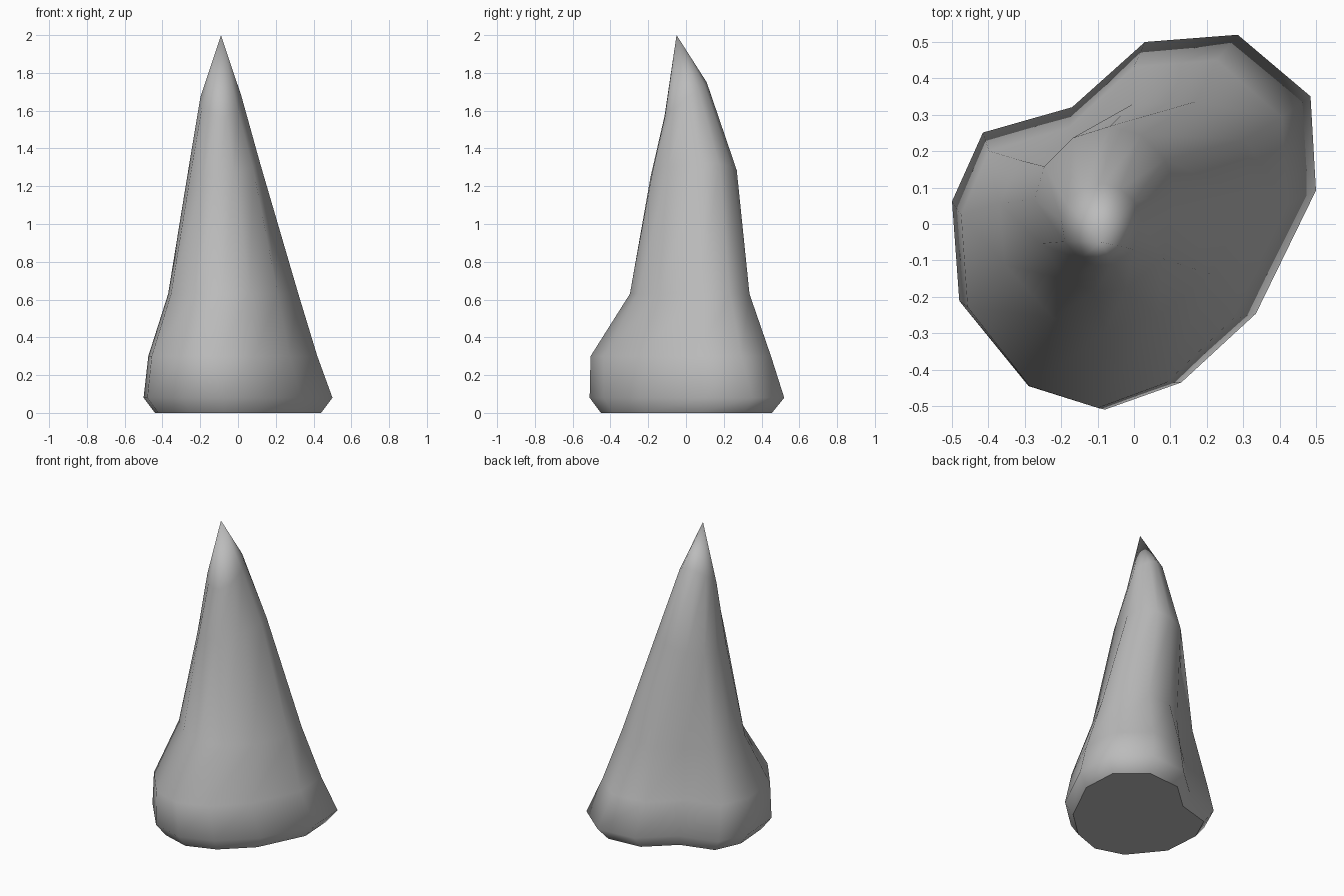
import bpy, bmesh, math

cube = bpy.data.objects.get("Cube")
if cube:
    bpy.data.objects.remove(cube, do_unlink=True)

stone = bpy.data.materials.new("grey_stone")
stone.use_nodes = True
colour = (0.5, 0.5, 0.5, 1)
stone.diffuse_color = colour
stone.node_tree.nodes["Principled BSDF"].inputs["Base Color"].default_value = colour

# Lobed outline of the widest level, with a dent at the back
OUTLINE = [(0.5, 0.09), (0.485, 0.35), (0.285, 0.52), (0.03, 0.5),
           (-0.17, 0.32), (-0.415, 0.25), (-0.5, 0.06), (-0.48, -0.215),
           (-0.29, -0.45), (-0.08, -0.515), (0.13, -0.44), (0.335, -0.25)]

# Levels: height, x range, y range, roundness, tilt along x, tilt along y
LEVELS = [(0.0, -0.44, 0.44, -0.455, 0.455, 0, 0, 0),
          (0.08, -0.5, 0.5, -0.515, 0.52, 0, 0, 0),
          (0.3, -0.475, 0.42, -0.51, 0.45, 0, 0, 0),
          (0.63, -0.37, 0.32, -0.3, 0.34, 0.1, 0, 0),
          (1.27, -0.275, 0.12, -0.19, 0.27, 0.9, 0.25, 0.05),
          (1.66, -0.2, 0.02, -0.115, 0.11, 1, 0, 0.8)]
TIP = (-0.09, -0.05, 2.0)


def make_ring(bm, z, x0, x1, y0, y1, roundness, tilt_x, tilt_y):
    """Fit the outline to a box, easing it towards an ellipse."""
    ring = []
    for px, py in OUTLINE:
        angle = math.atan2(py, px)
        u = (px / 0.5) * (1 - roundness) + math.cos(angle) * roundness
        v = (py / 0.52) * (1 - roundness) + math.sin(angle) * roundness
        dx, dy = u * (x1 - x0) / 2, v * (y1 - y0) / 2
        ring.append(bm.verts.new(((x0 + x1) / 2 + dx, (y0 + y1) / 2 + dy,
                                  z + tilt_x * dx + tilt_y * dy)))
    return ring


# Spire: stacked rings closed by a flat base and a pointed tip
bm = bmesh.new()
rings = [make_ring(bm, *level) for level in LEVELS]
count = len(OUTLINE)
for low, high in zip(rings, rings[1:]):
    for i in range(count):
        j = (i + 1) % count
        bm.faces.new((low[i], low[j], high[j], high[i]))
tip = bm.verts.new(TIP)
for i in range(count):
    bm.faces.new((rings[-1][i], rings[-1][(i + 1) % count], tip))
for face in bm.faces:
    face.smooth = True
base = bm.faces.new(rings[0][::-1])
for edge in base.edges:
    edge.smooth = False
bmesh.ops.recalc_face_normals(bm, faces=bm.faces)

mesh = bpy.data.meshes.new("stone_spire")
bm.to_mesh(mesh)
bm.free()
mesh.materials.append(stone)
bpy.context.collection.objects.link(bpy.data.objects.new("stone_spire", mesh))
